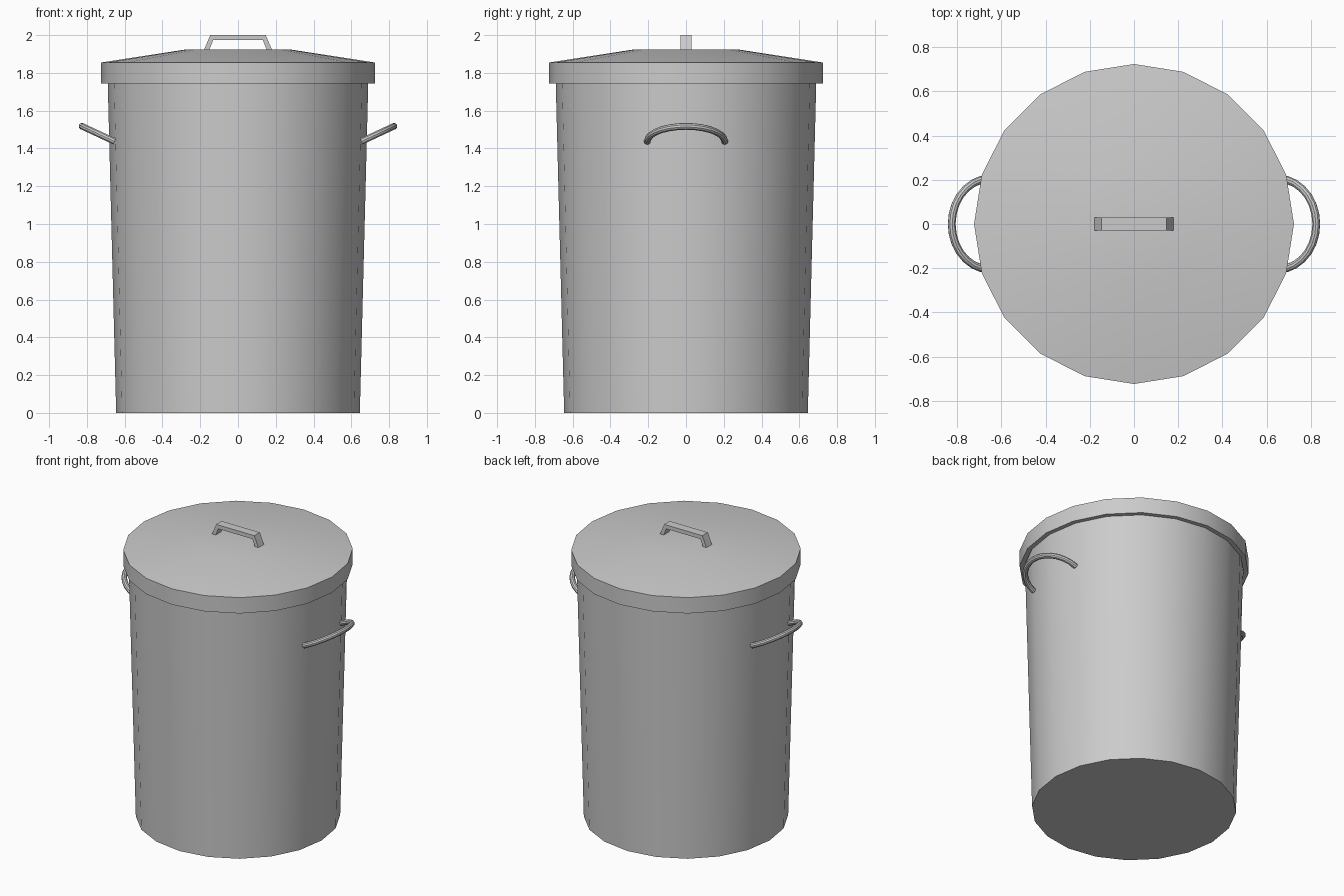
import bpy, bmesh, math

if "Cube" in bpy.data.objects:
    bpy.data.objects.remove(bpy.data.objects["Cube"])

SIDES = 20


def finish(bm, name, smooth=True):
    bmesh.ops.recalc_face_normals(bm, faces=bm.faces)
    mesh = bpy.data.meshes.new(name)
    bm.to_mesh(mesh)
    bm.free()
    obj = bpy.data.objects.new(name, mesh)
    bpy.context.collection.objects.link(obj)
    if smooth:
        bpy.ops.object.select_all(action='DESELECT')
        obj.select_set(True)
        bpy.context.view_layer.objects.active = obj
        bpy.ops.object.shade_smooth_by_angle(angle=math.radians(30))
    return obj


def lathe(name, profile):
    """Revolve (radius, z) points and cap both ends."""
    bm = bmesh.new()
    rings = []
    for r, z in profile:
        rings.append([bm.verts.new((r * math.cos(math.tau * i / SIDES),
                                    r * math.sin(math.tau * i / SIDES), z))
                      for i in range(SIDES)])
    for a, b in zip(rings, rings[1:]):
        for i in range(SIDES):
            j = (i + 1) % SIDES
            bm.faces.new((a[i], a[j], b[j], b[i]))
    bm.faces.new(rings[0])
    bm.faces.new(rings[-1])
    return finish(bm, name)


def side_handle(name, side, steps=14, sides=10, radius=0.018):
    """Round bar bent into a half ellipse that tilts upward."""
    bm = bmesh.new()
    rings = []
    tilt = 0.08 / 0.172
    for i in range(steps + 1):
        t = math.pi * i / steps - math.pi / 2
        c, s = math.cos(t), math.sin(t)
        # in-plane outward normal of the ellipse
        nx, ny = c * 0.205, s * 0.19
        length = math.hypot(nx, ny)
        nx, ny = nx / length, ny / length
        k = math.hypot(1, tilt)
        ring = []
        for q in range(sides):
            a = math.tau * q / sides
            u, w = radius * math.cos(a), radius * math.sin(a)
            along = 0.172 * k * c + u * nx
            x = 0.653 + along / k - w * tilt / k
            z = 1.437 + along * tilt / k + w / k
            ring.append(bm.verts.new((side * x, 0.205 * s + u * ny, z)))
        rings.append(ring)
    for a, b in zip(rings, rings[1:]):
        for q in range(sides):
            r = (q + 1) % sides
            bm.faces.new((a[q], a[r], b[r], b[q]))
    bm.faces.new(rings[0])
    bm.faces.new(rings[-1])
    return finish(bm, name)


# Tapered bin body, running up inside the lid
lathe("bin_body", [(0.645, 0), (0.692, 1.84)])

# Lid: inner wall, rim, sloping top and flat centre
lathe("lid", [(0.694, 1.84), (0.694, 1.745), (0.724, 1.745),
              (0.724, 1.855), (0.27, 1.925)])

# Carrying handles on both sides
for side, label in ((1, "right"), (-1, "left")):
    side_handle(label + "_handle", side)

# Bracket handle on top of the lid
outer = [(-0.18, 1.922), (-0.147, 2.0), (0.147, 2.0), (0.18, 1.922)]
inner = [(-0.152, 1.922), (-0.132, 1.973), (0.132, 1.973), (0.152, 1.922)]
bm = bmesh.new()
sections = [[bm.verts.new((p[0], y, p[1])) for p, y in
             ((o, -0.03), (o, 0.03), (n, 0.03), (n, -0.03))]
            for o, n in zip(outer, inner)]
for a, b in zip(sections, sections[1:]):
    for i in range(4):
        j = (i + 1) % 4
        bm.faces.new((a[i], a[j], b[j], b[i]))
bm.faces.new(sections[0])
bm.faces.new(sections[-1])
finish(bm, "lid_handle", smooth=False)
